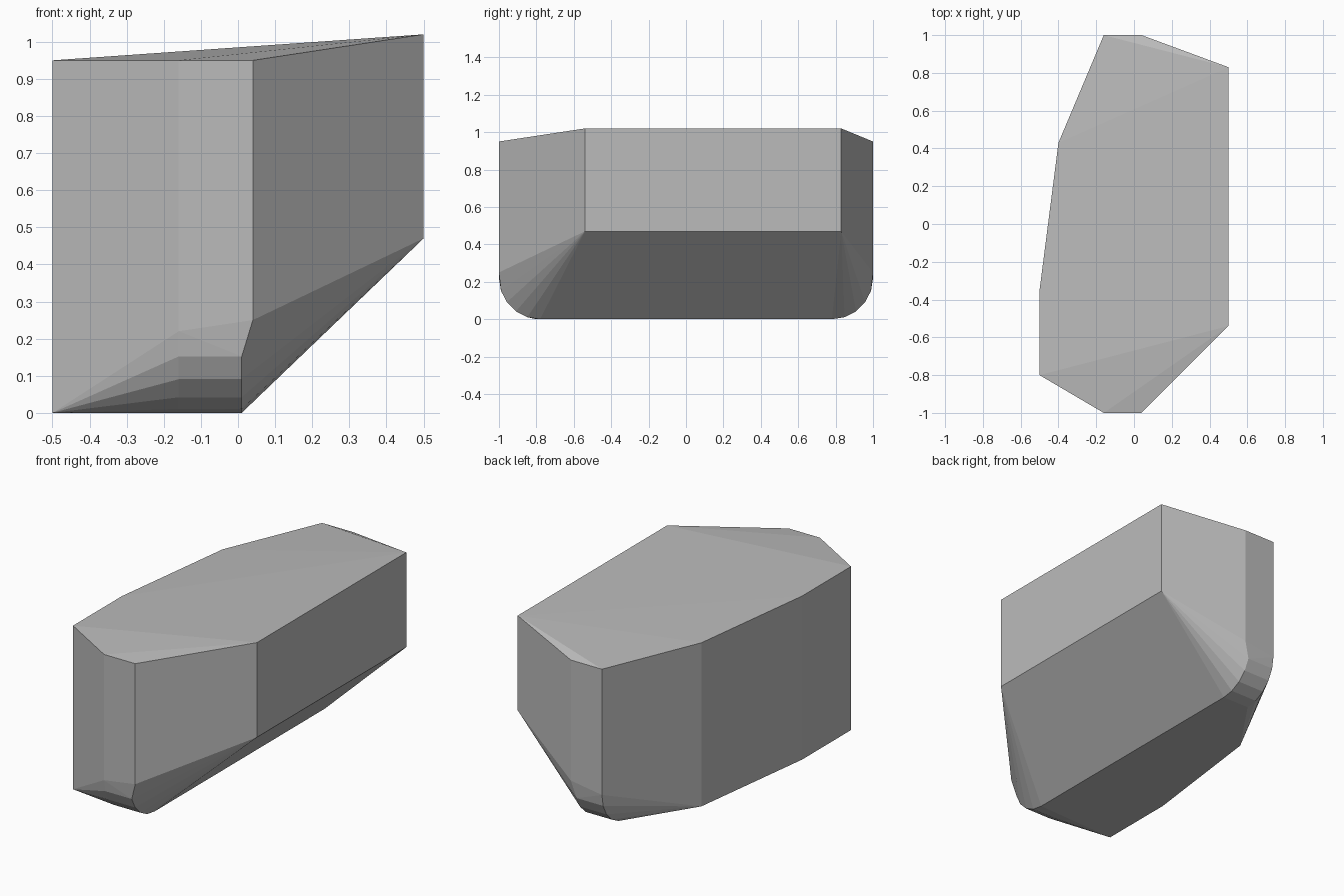
import bpy, bmesh, math

if "Cube" in bpy.data.objects:
    bpy.data.objects.remove(bpy.data.objects["Cube"])

# Grey material
grey = bpy.data.materials.new("light grey")
grey.diffuse_color = (0.5, 0.5, 0.5, 1)
grey.use_nodes = True
grey.node_tree.nodes["Principled BSDF"].inputs["Base Color"].default_value = grey.diffuse_color

# Plan outline: x, y, bottom z, top z
outline = [(-0.5, -0.35, 0, 0.95), (-0.5, -0.8, 0, 0.95), (-0.16, -1, 0.22, 0.95),
           (0.04, -1, 0.25, 0.95), (0.5, -0.54, 0.47, 1.02), (0.5, 0.83, 0.47, 1.02),
           (0.04, 1, 0.25, 0.95), (-0.16, 1, 0.22, 0.95), (-0.4, 0.43, 0, 0.95)]
points = []
for x, y, low, high in outline:
    points += [(x, y, low), (x, y, high)]

# Rounded lower ends, mirrored front to back
radius = 0.22
for side in (-1, 1):
    for step in range(1, 6):
        a = math.radians(18 * step)
        y = side * (1 - radius * (1 - math.cos(a)))
        z = radius * (1 - math.sin(a))
        for x in (-0.16, 0.01):
            points.append((x, y, z))

# Convex faceted body
bm = bmesh.new()
for p in points:
    bm.verts.new(p)
bmesh.ops.convex_hull(bm, input=bm.verts[:])
bmesh.ops.delete(bm, geom=[v for v in bm.verts if not v.link_faces], context='VERTS')
bmesh.ops.dissolve_limit(bm, angle_limit=math.radians(0.3), verts=bm.verts[:], edges=bm.edges[:])
bmesh.ops.recalc_face_normals(bm, faces=bm.faces[:])
mesh = bpy.data.meshes.new("faceted_body")
bm.to_mesh(mesh)
bm.free()
mesh.materials.append(grey)
body = bpy.data.objects.new("faceted_body", mesh)
bpy.context.collection.objects.link(body)
